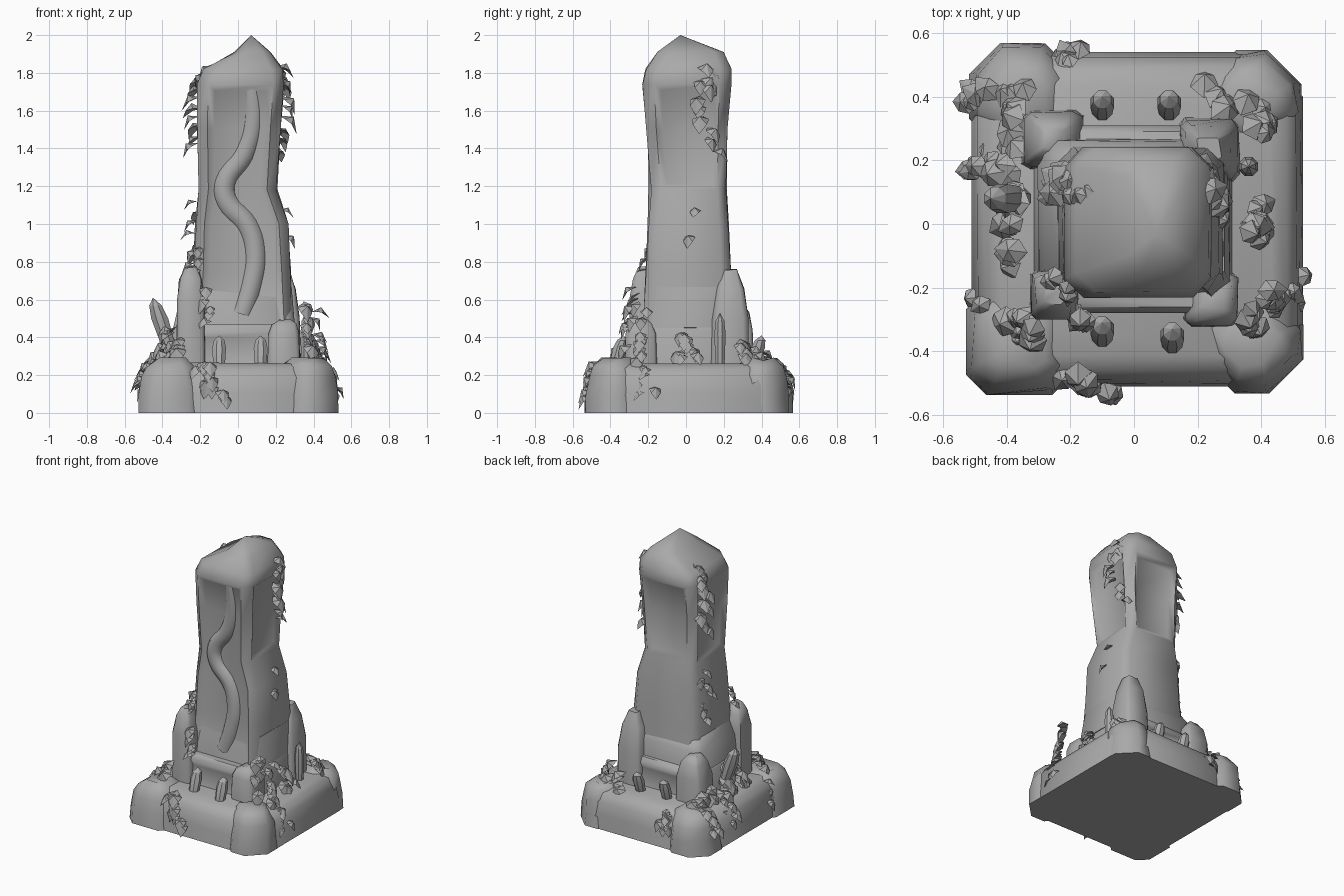
import bpy, bmesh, math, random
from mathutils import Vector

random.seed(4)
if "Cube" in bpy.data.objects:
    bpy.data.objects.remove(bpy.data.objects["Cube"])

stone = bpy.data.materials.new("grey stone")
stone.use_nodes = True
stone.diffuse_color = (0.4, 0.4, 0.4, 1)
stone.node_tree.nodes["Principled BSDF"].inputs["Base Color"].default_value = (0.4, 0.4, 0.4, 1)


def finish(bm, name, angle=40):
    bmesh.ops.recalc_face_normals(bm, faces=bm.faces)
    mesh = bpy.data.meshes.new(name)
    bm.to_mesh(mesh)
    bm.free()
    obj = bpy.data.objects.new(name, mesh)
    bpy.context.collection.objects.link(obj)
    mesh.materials.append(stone)
    bpy.context.view_layer.objects.active = obj
    obj.select_set(True)
    bpy.ops.object.shade_smooth_by_angle(angle=math.radians(angle))
    obj.select_set(False)


def loft(name, rings, panels=(), peak=None, jitter=0.0, depth=0.024, angle=40):
    """Stack chamfered rectangles (z, x0, x1, y0, y1, chamfer).
    panels: (side, first ring, last ring), side 0 front, 2 left, 4 back, 6 right."""
    bm = bmesh.new()
    loops = []
    for z, x0, x1, y0, y1, c in rings:
        pts = [(x0 + c, y0), (x1 - c, y0), (x1, y0 + c), (x1, y1 - c),
               (x1 - c, y1), (x0 + c, y1), (x0, y1 - c), (x0, y0 + c)]
        j = jitter if z > 0 else 0
        loops.append([bm.verts.new((x + random.uniform(-j, j), y + random.uniform(-j, j),
                                    z + random.uniform(-j, j))) for x, y in pts])
    side = {}
    for k, (a, b) in enumerate(zip(loops, loops[1:])):
        for i in range(8):
            n = (i + 1) % 8
            side[i, k] = bm.faces.new((a[i], a[n], b[n], b[i]))
    bm.faces.new(loops[0][::-1])
    if peak:
        tip = bm.verts.new(peak)
        for i in range(8):
            bm.faces.new((loops[-1][i], loops[-1][(i + 1) % 8], tip))
    else:
        bm.faces.new(loops[-1])
    bmesh.ops.recalc_face_normals(bm, faces=bm.faces)
    for s, k0, k1 in panels:
        bmesh.ops.inset_region(bm, faces=[side[s, k] for k in range(k0, k1)],
                               thickness=0.035, depth=-depth, use_even_offset=True)
    finish(bm, name, angle)


# Worn base slab with rounded corner boulders
loft("base_slab", [(0, -0.51, 0.53, -0.51, 0.54, 0.14), (0.1, -0.5, 0.52, -0.5, 0.53, 0.14),
                   (0.19, -0.49, 0.51, -0.49, 0.52, 0.14), (0.24, -0.46, 0.48, -0.46, 0.49, 0.13),
                   (0.265, -0.41, 0.43, -0.41, 0.44, 0.1)], jitter=0.004, angle=70)
for name, cx, cy, r, c in (("front_right", -0.36, -0.37, 0.155, 0.06),
                           ("front_left", 0.37, -0.37, 0.15, 0.1),
                           ("back_right", -0.35, 0.4, 0.155, 0.09),
                           ("back_left", 0.37, 0.39, 0.145, 0.1)):
    rings = [(z, cx - r * f, cx + r * f, cy - r * f, cy + r * f, c * f)
             for z, f in ((0, 1.08), (0.1, 1.02), (0.19, 0.95), (0.25, 0.8), (0.285, 0.5))]
    loft(name + "_boulder", rings, jitter=0.01, angle=70)

# Stepped plinth and its uneven corner blocks
loft("plinth", [(0.2, -0.32, 0.31, -0.3, 0.32, 0.03), (0.43, -0.3, 0.3, -0.28, 0.31, 0.03),
                (0.47, -0.28, 0.29, -0.26, 0.29, 0.03)], panels=[(0, 0, 1), (4, 0, 1)], angle=60)
loft("plinth_step", [(0.45, -0.3, 0.3, -0.22, 0.27, 0.04), (0.58, -0.28, 0.29, -0.2, 0.26, 0.04),
                     (0.67, -0.24, 0.28, -0.19, 0.22, 0.04)], jitter=0.005, angle=60)
for name, x, y, r, zs in (("front_right_block", -0.25, -0.22, 0.075, (0.6, 0.71, 0.77)),
                          ("front_left_block", 0.245, -0.235, 0.08, (0.42, 0.47, 0.49)),
                          ("back_left_block", 0.235, 0.235, 0.092, (0.5, 0.66, 0.76)),
                          ("back_right_block", -0.255, 0.265, 0.09, (0.44, 0.53, 0.58))):
    rings = [(z, x - r * f, x + r * f, y - r * f, y + r * f, r * 0.25 * f)
             for z, f in zip((0.2,) + zs, (1.08, 1, 0.78, 0.4))]
    loft(name, rings, jitter=0.006, angle=60)

# Waisted pillar with sunken panels and an off-centre peak
loft("pillar", [(0.4, -0.25, 0.29, -0.23, 0.26, 0.04), (0.75, -0.235, 0.28, -0.21, 0.235, 0.05),
                (1.0, -0.225, 0.265, -0.2, 0.225, 0.05), (1.18, -0.21, 0.205, -0.185, 0.215, 0.05),
                (1.5, -0.215, 0.225, -0.21, 0.22, 0.05), (1.74, -0.22, 0.245, -0.23, 0.24, 0.06),
                (1.82, -0.18, 0.235, -0.215, 0.24, 0.06), (1.91, -0.02, 0.175, -0.15, 0.2, 0.05)],
     panels=[(0, 0, 5), (2, 3, 5), (4, 3, 5), (6, 3, 5)], peak=(0.07, -0.03, 2.0),
     jitter=0.004, angle=70)
loft("crown_knob", [(1.74, -0.16, -0.02, -0.21, -0.07, 0.04), (1.84, -0.13, -0.04, -0.18, -0.09, 0.03)],
     peak=(-0.08, -0.13, 1.87), angle=60)

# Broad winding band on the front panel
curve = bpy.data.curves.new("winding_band", "CURVE")
curve.dimensions = "3D"
curve.bevel_depth = 0.065
curve.bevel_resolution = 2
curve.resolution_u = 5
path = [(0.02, 0.52), (0.07, 0.68), (0.09, 0.84), (0.05, 0.99), (-0.06, 1.12), (-0.07, 1.22),
        (0.03, 1.37), (0.08, 1.55), (0.06, 1.8)]
spline = curve.splines.new("BEZIER")
spline.bezier_points.add(len(path) - 1)
for p, (x, z) in zip(spline.bezier_points, path):
    p.co = (x, -0.15 + 0.015 * math.sin((z - 0.75) * math.pi), z)
    p.handle_left_type = p.handle_right_type = "AUTO"
helper = bpy.data.objects.new("winding_band_path", curve)
bpy.context.collection.objects.link(helper)
bm = bmesh.new()
bm.from_mesh(helper.to_mesh())
helper.to_mesh_clear()
bpy.data.objects.remove(helper)
finish(bm, "winding_band", 60)


def add_leaf(bm, base, out, size):
    """Broad, folded leaf along out whose tip droops like a claw."""
    out = out.normalized()
    across = out.cross(Vector((0, 0, 1))).normalized()
    up = across.cross(out)

    def at(l, w, h):
        return bm.verts.new(base + (out * l + across * w + up * h) * size)
    rim = [at(-0.2, 0, -0.1), at(0.15, -0.42, -0.08), at(0.6, -0.36, -0.15), at(1, 0, -0.5),
           at(0.6, 0.36, -0.15), at(0.15, 0.42, -0.08)]
    for mid in (at(0.45, 0, 0.22), at(0.4, 0, -0.08)):
        for a, b in zip(rim, rim[1:] + rim[:1]):
            bm.faces.new((a, b, mid))


def vine(name, points, count, size=0.085, spread=0.035):
    """Scatter leaves along a polyline, facing away from the pillar."""
    bm = bmesh.new()
    pts = [Vector(p) for p in points]
    for i in range(count):
        t = (i + 0.5) / count * (len(pts) - 1)
        k = min(int(t), len(pts) - 2)
        p = pts[k].lerp(pts[k + 1], t - k)
        out = Vector((p.x, p.y, 0)).normalized()
        turn = Vector((-out.y, out.x, 0)) * random.uniform(-0.8, 0.8)
        p = p + turn * spread * 1.5 + Vector((0, 0, random.uniform(-0.3, 0.3) * spread))
        add_leaf(bm, p, out * 0.7 + turn * 0.7 + Vector((0, 0, random.uniform(-0.7, 0))),
                 size * random.uniform(0.8, 1.2))
    finish(bm, name, 20)


# Trailing vines on the pillar
vine("left_vine", [(0.21, 0.1, 1.84), (0.235, 0.1, 1.74), (0.22, 0.12, 1.36)], 13, 0.09)
vine("left_lower_vine", [(0.21, 0.1, 1.12), (0.26, 0.05, 0.9)], 3, 0.075)
vine("right_vine", [(-0.11, 0.1, 1.85), (-0.2, 0.11, 1.76), (-0.21, 0.14, 1.4)], 15, 0.09)
vine("right_lower_vine", [(-0.21, 0.15, 1.15), (-0.23, 0.1, 0.75)], 7, 0.07)
vine("corner_vine", [(-0.23, -0.15, 0.9), (-0.21, -0.25, 0.7), (-0.14, -0.29, 0.48)], 13, 0.075)

# Trailing vines over the base edges
vine("front_base_vine", [(-0.2, -0.44, 0.28), (-0.17, -0.49, 0.2), (-0.1, -0.51, 0.08)], 11)
vine("left_base_vine", [(0.47, -0.2, 0.27), (0.515, -0.2, 0.1)], 6, 0.07)
vine("right_base_vine", [(-0.46, 0.2, 0.27), (-0.49, 0.2, 0.14)], 5, 0.07)
vine("right_front_vine", [(-0.46, -0.24, 0.27), (-0.49, -0.25, 0.12)], 5, 0.07)
vine("back_base_vine", [(-0.2, 0.5, 0.27), (-0.2, 0.54, 0.14)], 6, 0.07)
vine("back_corner_vine", [(-0.44, 0.4, 0.29), (-0.49, 0.41, 0.14)], 8, 0.08)

# Leafy tufts growing on the ledge
tufts = [(0.39, -0.27, 0.6, 14), (0.37, 0.02, 0.44, 9), (0.37, 0.33, 0.38, 6),
         (0.25, 0.38, 0.34, 4), (-0.35, -0.31, 0.4, 9), (-0.37, 0.07, 0.46, 11),
         (-0.39, 0.22, 0.36, 6), (-0.36, 0.38, 0.36, 6), (-0.36, -0.13, 0.36, 4)]
for i, (x, y, top, count) in enumerate(tufts):
    vine("ledge_tuft_%d" % (i + 1), [(x * 0.93, y * 0.93, top), (x * 1.05, y * 1.05, 0.29)],
         count, 0.09, 0.05)


# Small upright crystals
def crystal(name, x, y, z, height, radius, lean=(0, 0)):
    rings = []
    for t, f in ((0, 0.8), (0.6, 1), (0.85, 0.75)):
        r, cx, cy = radius * f, x + lean[0] * t, y + lean[1] * t
        rings.append((z + height * t, cx - r, cx + r, cy - r, cy + r, r * 0.6))
    loft(name, rings, peak=(x + lean[0], y + lean[1], z + height), angle=20)


for i, (x, y) in enumerate(((-0.1, 0.35), (0.11, 0.35), (-0.1, -0.36), (0.12, -0.38))):
    crystal("ledge_crystal_%d" % (i + 1), x, y, 0.24, 0.17, 0.037, (0, 0.05))
crystal("left_crystal", 0.36, 0.18, 0.25, 0.28, 0.03)
crystal("right_crystal", -0.36, 0.08, 0.33, 0.28, 0.045, (-0.09, 0))
